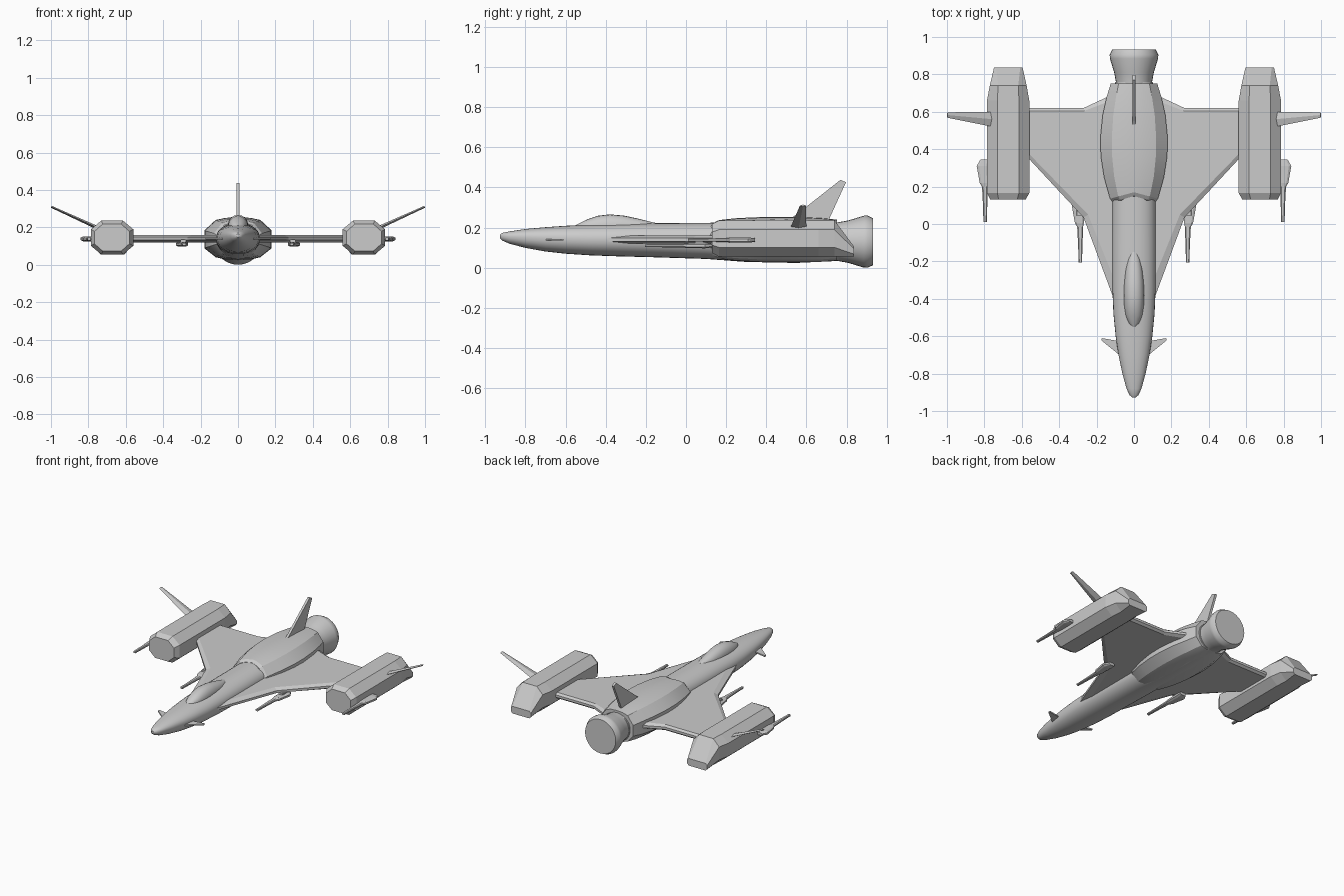
import bpy, bmesh, math
from mathutils import Vector


def loft(name, rings, mirror=False, smooth=None):
    """Skin a list of equal-length rings and cap both ends."""
    bm = bmesh.new()
    loops = [[bm.verts.new(Vector(p)) for p in r] for r in rings]
    n = len(loops[0])
    for a, b in zip(loops, loops[1:]):
        for i in range(n):
            j = (i + 1) % n
            bm.faces.new((a[i], a[j], b[j], b[i]))
    bm.faces.new(loops[0][::-1])
    bm.faces.new(loops[-1])
    bmesh.ops.recalc_face_normals(bm, faces=bm.faces)
    me = bpy.data.meshes.new(name)
    bm.to_mesh(me)
    bm.free()
    ob = bpy.data.objects.new(name, me)
    bpy.context.collection.objects.link(ob)
    if smooth:
        bpy.ops.object.select_all(action='DESELECT')
        ob.select_set(True)
        bpy.context.view_layer.objects.active = ob
        bpy.ops.object.shade_smooth_by_angle(angle=math.radians(smooth))
    if mirror:
        ob.modifiers.new("Mirror", 'MIRROR')
    return ob


def oval(y, hw, z0, zm, z1, n=28, e=0.92):
    """Rounded section with its widest line at height zm."""
    ring = []
    for i in range(n):
        a = 2 * math.pi * i / n
        c, s = math.cos(a), math.sin(a)
        h = (z1 - zm) if s > 0 else (zm - z0)
        ring.append((hw * math.copysign(abs(c) ** e, c), y,
                     zm + h * math.copysign(abs(s) ** e, s)))
    return ring


def octagon(y, x0, x1, z0, z1, cx, cz):
    return [(x0 + cx, y, z0), (x1 - cx, y, z0), (x1, y, z0 + cz), (x1, y, z1 - cz),
            (x1 - cx, y, z1), (x0 + cx, y, z1), (x0, y, z1 - cz), (x0, y, z0 + cz)]


# Fuselage: y, half width, bottom, widest height, top
body = [(-0.928, 0.008, 0.147, 0.157, 0.165), (-0.915, 0.024, 0.135, 0.157, 0.174),
        (-0.88, 0.040, 0.120, 0.156, 0.181), (-0.80, 0.062, 0.099, 0.153, 0.193),
        (-0.70, 0.083, 0.081, 0.149, 0.202), (-0.60, 0.098, 0.070, 0.146, 0.209),
        (-0.48, 0.110, 0.062, 0.143, 0.215), (-0.34, 0.116, 0.057, 0.142, 0.219),
        (-0.15, 0.117, 0.052, 0.141, 0.222), (0.10, 0.117, 0.044, 0.140, 0.224),
        (0.30, 0.117, 0.029, 0.138, 0.226), (0.55, 0.115, 0.024, 0.136, 0.226),
        (0.76, 0.100, 0.034, 0.134, 0.222)]
loft("fuselage", [oval(*s) for s in body], smooth=40)

# Canopy bubble
glass = [(-0.552, 0.008, 0.211), (-0.53, 0.030, 0.222), (-0.49, 0.045, 0.242),
         (-0.44, 0.053, 0.259), (-0.38, 0.056, 0.266), (-0.31, 0.053, 0.260),
         (-0.24, 0.045, 0.245), (-0.18, 0.033, 0.230), (-0.15, 0.018, 0.223)]
loft("canopy", [oval(y, w, 0.17, 0.20, z, 20) for y, w, z in glass], smooth=40)

# Engine housing: y, half width, bottom, top
housing = [(0.115, 0.112, 0.052, 0.226), (0.135, 0.128, 0.046, 0.238),
           (0.25, 0.160, 0.036, 0.247), (0.36, 0.177, 0.030, 0.252),
           (0.46, 0.180, 0.028, 0.254), (0.58, 0.168, 0.028, 0.252),
           (0.68, 0.146, 0.030, 0.247), (0.752, 0.124, 0.036, 0.240)]


def housing_ring(y, w, z0, z1):
    t = w * 0.66
    right = [(t * 0.55, z0), (t, z0 + 0.012), (w, z0 + 0.06), (w, z1 - 0.07),
             (t, z1 - 0.014), (t * 0.55, z1 - 0.003)]
    pts = right + [(0, z1)] + [(-x, z) for x, z in right[::-1]]
    # the front rim sweeps forward at the sides
    sweep = 0.035 if y < 0.2 else 0.0
    return [(x, y + sweep * (1 - abs(x) / w), z) for x, z in pts]


loft("engine_housing", [housing_ring(*s) for s in housing], smooth=25)

# Main nozzle
nozzle = [(0.73, 0.094), (0.755, 0.096), (0.81, 0.106), (0.885, 0.129),
          (0.905, 0.130), (0.932, 0.117)]
loft("main_nozzle", [oval(y, r, 0.13 - r, 0.13, 0.13 + r, 28, 1) for y, r in nozzle], smooth=30)

# Delta wing with chamfered edges
outer = [(0.03, -0.42), (0.114, -0.385), (0.27, 0.035), (0.60, 0.39),
         (0.60, 0.62), (0.27, 0.62), (0.12, 0.69), (0.03, 0.69)]
inner = [(0.03, -0.33), (0.100, -0.31), (0.245, 0.050), (0.60, 0.43 - 0.015),
         (0.60, 0.605), (0.265, 0.605), (0.11, 0.665), (0.03, 0.665)]
loft("wing", [[(x, y, z) for x, y in o] for o, z in
              ((inner, 0.120), (outer, 0.132), (outer, 0.148), (inner, 0.160))], mirror=True)

# Wingtip engine pods
pod = [(0.130, 0.580, 0.768, 0.073, 0.218, 0.045, 0.040),
       (0.165, 0.560, 0.786, 0.055, 0.236, 0.055, 0.046),
       (0.660, 0.560, 0.786, 0.055, 0.236, 0.055, 0.046),
       (0.740, 0.574, 0.771, 0.055, 0.236, 0.045, 0.046),
       (0.838, 0.596, 0.748, 0.056, 0.105, 0.012, 0.012)]
loft("wingtip_pod", [octagon(*s) for s in pod], mirror=True)

# Angled fins on the pods
def fin_ring(x, z, y0, y1, t):
    return [(x, y0, z), (x + t * 0.4, (y0 + y1) / 2, z - t), (x, y1, z),
            (x - t * 0.4, (y0 + y1) / 2, z + t)]


loft("pod_fin", [fin_ring(0.73, 0.188, 0.515, 0.60, 0.009),
                 fin_ring(0.998, 0.310, 0.568, 0.597, 0.005)], mirror=True)

# Tail fin
tail = [(0.505, 0.235), (0.55, 0.265), (0.77, 0.438), (0.797, 0.426), (0.71, 0.235)]
loft("tail_fin", [[(x, y, z) for y, z in tail] for x in (-0.008, 0.008)])

# Nose canards
canard = [(0.06, -0.715), (0.175, -0.622), (0.172, -0.610), (0.06, -0.63)]
loft("canard", [[(x, y, z) for x, y in canard] for z in (0.135, 0.144)], mirror=True)

# Guns: y, inner x, outer x, half height, measured from the gun tip
gun = [(0.0, 0.000, 0.018, 0.007), (0.10, -0.003, 0.021, 0.008),
       (0.19, -0.006, 0.026, 0.009), (0.21, -0.010, 0.038, 0.012),
       (0.30, -0.012, 0.054, 0.013), (0.335, -0.010, 0.034, 0.009)]


def make_gun(name, x, y, z):
    loft(name, [octagon(y + d, x + a, x + b, z - h, z + h, (b - a) * 0.2, h * 0.5)
                for d, a, b, h in gun], mirror=True)


make_gun("pod_gun", 0.787, 0.01, 0.138)
make_gun("wing_gun", 0.278, -0.205, 0.110)

# Pylon joining the wing gun to the wing
loft("gun_pylon", [octagon(y, 0.278, 0.308, 0.108, 0.135, 0.004, 0.004)
                   for y in (0.045, 0.12)], mirror=True)
